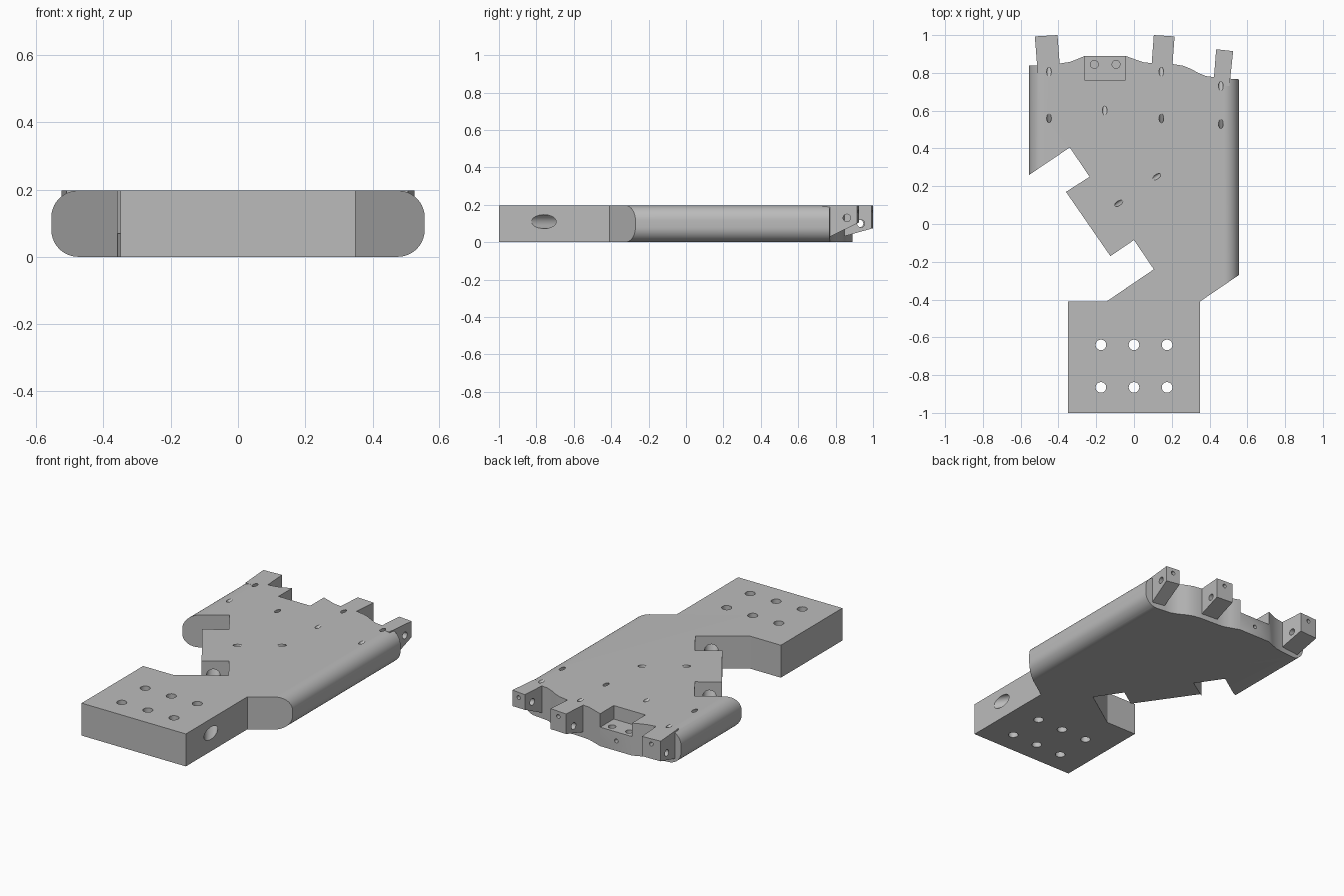
import bpy, math
from mathutils import Vector

if "Cube" in bpy.data.objects:
    bpy.data.objects.remove(bpy.data.objects["Cube"])

H = 0.197  # plate thickness

grey = bpy.data.materials.new("plain grey")
grey.diffuse_color = (0.5, 0.5, 0.5, 1)
grey.use_nodes = True
grey.node_tree.nodes["Principled BSDF"].inputs["Base Color"].default_value = grey.diffuse_color


def prism(name, pts, vec):
    """Extrude a closed 3D polygon along vec."""
    n = len(pts)
    v = Vector(vec)
    verts = [Vector(p) for p in pts] + [Vector(p) + v for p in pts]
    faces = [list(range(n))[::-1], list(range(n, 2 * n))]
    faces += [[i, (i + 1) % n, n + (i + 1) % n, n + i] for i in range(n)]
    me = bpy.data.meshes.new(name)
    me.from_pydata(verts, [], faces)
    ob = bpy.data.objects.new(name, me)
    bpy.context.collection.objects.link(ob)
    me.materials.append(grey)
    # make normals point outward
    bpy.context.view_layer.objects.active = ob
    bpy.ops.object.select_all(action='DESELECT')
    ob.select_set(True)
    bpy.ops.object.mode_set(mode='EDIT')
    bpy.ops.mesh.select_all(action='SELECT')
    bpy.ops.mesh.normals_make_consistent(inside=False)
    bpy.ops.object.mode_set(mode='OBJECT')
    return ob


def rod(a, b, r, n=24):
    """Round cutter from point a to point b."""
    a, b = Vector(a), Vector(b)
    q = (b - a).to_track_quat('Z', 'Y')
    ring = [a + q @ Vector((r * math.cos(t), r * math.sin(t), 0))
            for t in (2 * math.pi * i / n for i in range(n))]
    return prism("drill", ring, b - a)


def combine(ob, other, op):
    """Apply a boolean and delete the helper."""
    other.hide_render = True
    m = ob.modifiers.new("bool", 'BOOLEAN')
    m.operation, m.object, m.solver = op, other, 'EXACT'
    bpy.context.view_layer.objects.active = ob
    bpy.ops.object.modifier_apply(modifier=m.name)
    bpy.data.objects.remove(other)


# rounded slab: cross-section with rounded sides
W, R = 0.555, 0.08
section = []
for cx, cz, a0 in ((W - R, R, -90), (W - R, H - R, 0), (R - W, H - R, 90), (R - W, R, 180)):
    for i in range(11):
        t = math.radians(a0 + 9 * i)
        section.append((cx + R * math.cos(t), -1.2, cz + R * math.sin(t)))
palm = prism("palm_plate", section, (0, 2.4, 0))

# plan outline: base, palm, wavy finger edge, two diagonal notches
outline = [
    (-0.35, -1), (0.35, -1), (0.35, -0.41), (0.57, -0.26), (0.57, 0.765), (0.50, 0.77),
    (0.42, 0.778), (0.38, 0.783), (0.34, 0.80), (0.30, 0.822), (0.26, 0.838), (0.21, 0.846),
    (0.09, 0.852), (0.05, 0.856), (0.01, 0.87), (-0.045, 0.89), (-0.26, 0.89),
    (-0.30, 0.873), (-0.34, 0.858), (-0.39, 0.85), (-0.51, 0.84), (-0.57, 0.84),
    (-0.57, 0.25), (-0.34, 0.405), (-0.235, 0.25), (-0.36, 0.17), (-0.125, -0.17),
    (0, -0.085), (0.105, -0.24), (-0.145, -0.41), (-0.35, -0.41)]
combine(palm, prism("outline", [(x, y, -0.1) for x, y in outline], (0, 0, 0.5)), 'INTERSECT')

# finger tabs: (left root, right root, left tip, right tip, tip underside height)
tabs = [
    ((-0.51, 0.80), (-0.39, 0.80), (-0.525, 0.993), (-0.405, 1.0), 0.075),
    ((0.09, 0.80), (0.20, 0.80), (0.105, 1.0), (0.215, 0.993), 0.075),
    ((0.42, 0.73), (0.505, 0.73), (0.435, 0.925), (0.525, 0.915), 0.105)]
for rl, rr, tl, tr, zt in tabs:
    tab = prism("tab", [(*rl, 0.02), (*rr, 0.02), (*tr, 0.02), (*tl, 0.02)], (0, 0, H - 0.02))
    y0, y1 = rl[1], tl[1]
    under = prism("underside", [(-1, y0 + 0.04, -0.1), (-1, y0 + 0.04, 0.03),
                                (-1, y1, zt), (-1, y1 + 0.1, zt + 0.03),
                                (-1, y1 + 0.1, -0.1)], (2, 0, 0))
    combine(tab, under, 'DIFFERENCE')
    combine(palm, tab, 'UNION')
    # hinge pin hole, tendon hole in the tip
    xm, ym = (tl[0] + tr[0]) / 2, y1 - 0.065
    zp = zt + 0.025
    combine(palm, rod((xm - 0.09, ym, zp), (xm + 0.09, ym, zp), 0.02), 'DIFFERENCE')
    combine(palm, rod((xm, y1 + 0.05, 0.165), (xm, y1 - 0.11, 0.165), 0.012), 'DIFFERENCE')

# pocket in the finger edge with two screw holes
combine(palm, prism("pocket", [(-0.26, 0.76, 0.115), (-0.047, 0.76, 0.115), (-0.047, 1, 0.115),
                               (-0.26, 1, 0.115)], (0, 0, 0.2)), 'DIFFERENCE')
for x in (-0.21, -0.095):
    combine(palm, rod((x, 0.845, 0.2), (x, 0.845, 0.04), 0.021), 'DIFFERENCE')
combine(palm, rod((-0.155, 0.95, 0.06), (-0.155, 0.78, 0.06), 0.012), 'DIFFERENCE')

# six vertical mounting holes in the base
for x in (-0.175, 0, 0.175):
    for y in (-0.64, -0.865):
        combine(palm, rod((x, y, -0.1), (x, y, 0.3), 0.028, 32), 'DIFFERENCE')

# long diagonal bore through the base and thumb mount
d = Vector((-0.56, 0.83, 0))
p = Vector((0.35, -0.76, 0.11))
combine(palm, rod(p - d * 0.15, p + d * 1.24, 0.037, 32), 'DIFFERENCE')

# shallow step under the diagonal thumb edge
combine(palm, prism("step", [(-0.40, 0.13, -0.1), (-0.165, -0.21, -0.1), (-0.11, -0.16, -0.1),
                             (-0.345, 0.18, -0.1)], (0, 0, 0.17)), 'DIFFERENCE')

# slanted tendon holes in the top
slots = [(-0.45, 0.805, 0, 1), (-0.45, 0.56, 0, -1), (0.145, 0.805, 0, 1), (0.145, 0.56, 0, -1),
         (-0.155, 0.6, 0, 1), (0.46, 0.73, 0, 1), (0.46, 0.53, 0, -1),
         (0.12, 0.25, 0.83, 0.56), (-0.08, 0.11, -0.83, -0.56)]
for x, y, dx, dy in slots:
    c, s = Vector((x, y, H)), Vector((dx, dy, -0.6))
    combine(palm, rod(c - s * 0.08, c + s * 0.09, 0.0125, 16), 'DIFFERENCE')

bpy.ops.object.select_all(action='DESELECT')
palm.select_set(True)
bpy.context.view_layer.objects.active = palm
bpy.ops.object.shade_smooth_by_angle(angle=math.radians(30))
